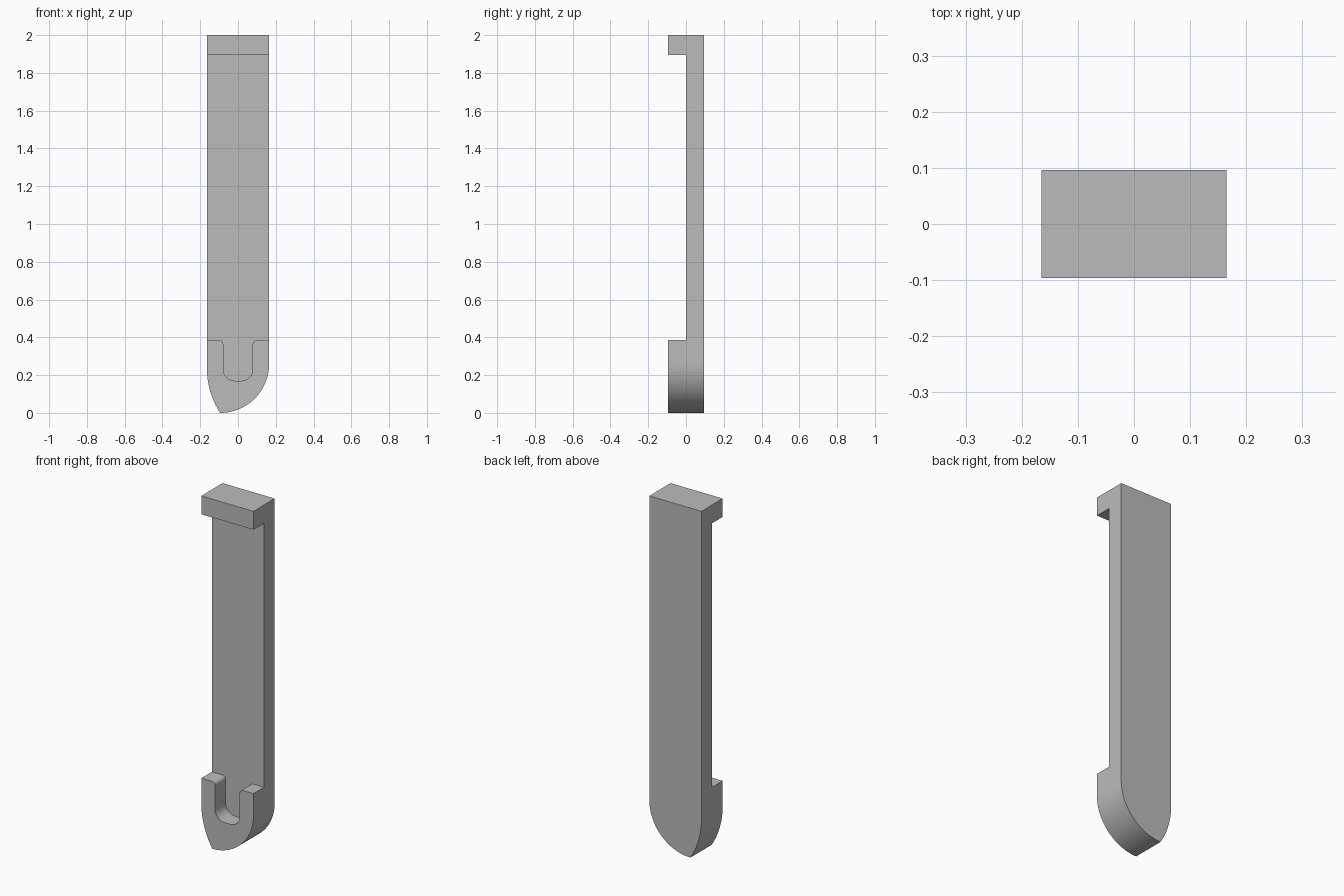
import bpy
import bmesh
from math import sin, cos, radians, asin, degrees

old = bpy.data.objects.get("Cube")
if old:
    bpy.data.objects.remove(old, do_unlink=True)

W, D, H = 0.165, 0.096, 2.0      # half width, half depth, height
TIP = -0.095                     # x of the pointed lower end
LEDGE, HEAD = 0.385, 1.895       # heights bounding the recess
SLOT, SLOT_Z = 0.078, 0.17       # slot half width and floor


def arc(cx, cz, r, start, end, n=16):
    """Points on a circle in the xz plane, angles in degrees."""
    angles = [radians(start + (end - start) * i / n) for i in range(n + 1)]
    return [(cx + r * cos(a), cz + r * sin(a)) for a in angles]


def prism(name, profile, y0, y1):
    """Extrude an xz profile from y0 to y1."""
    bm = bmesh.new()
    face = bm.faces.new([bm.verts.new((x, y0, z)) for x, z in profile])
    ext = bmesh.ops.extrude_face_region(bm, geom=[face])
    verts = [v for v in ext["geom"] if isinstance(v, bmesh.types.BMVert)]
    bmesh.ops.translate(bm, verts=verts, vec=(0, y1 - y0, 0))
    bmesh.ops.recalc_face_normals(bm, faces=bm.faces)
    mesh = bpy.data.meshes.new(name)
    bm.to_mesh(mesh)
    bm.free()
    obj = bpy.data.objects.new(name, mesh)
    bpy.context.collection.objects.link(obj)
    return obj


grey = bpy.data.materials.new("plain grey")
grey.use_nodes = True
colour = (0.5, 0.5, 0.5, 1)
grey.diffuse_color = colour
grey.node_tree.nodes["Principled BSDF"].inputs["Base Color"].default_value = colour

# Body: straight bar with a lopsided pointed lower end
big_r = W - TIP
side_z, drop = 0.24, W + TIP
left_r = (drop ** 2 + side_z ** 2) / (2 * drop)
sweep = degrees(asin(side_z / left_r))
outline = [(-W, H), (W, H)]
outline += arc(TIP, big_r, big_r, 0, -90, 32)
outline += arc(left_r - W, side_z, left_r, 180 + sweep, 180, 16)[1:]
body = prism("clip_body", outline, -D, D)
body.data.materials.append(grey)

# Recess: open front between head and ledge, running down into a rounded slot
floor_r, lip_r, out = 0.06, 0.02, W * 2
recess = [(out, HEAD), (-out, HEAD), (-out, LEDGE)]
recess += arc(-SLOT - lip_r, LEDGE - lip_r, lip_r, 90, 0, 8)
recess += arc(floor_r - SLOT, SLOT_Z + floor_r, floor_r, 180, 270)
recess += arc(SLOT - floor_r, SLOT_Z + floor_r, floor_r, -90, 0)
recess += arc(SLOT + lip_r, LEDGE - lip_r, lip_r, 180, 90, 8)
recess += [(out, LEDGE)]
cutter = prism("recess_cutter", recess, -D * 2, 0)
cutter.hide_render = True
cutter.data.materials.append(grey)

cut = body.modifiers.new("recess", "BOOLEAN")
cut.operation = "DIFFERENCE"
cut.solver = "EXACT"
cut.object = cutter

# Apply the cut and shade the curved sides smooth
bpy.ops.object.select_all(action="DESELECT")
bpy.context.view_layer.objects.active = body
body.select_set(True)
bpy.ops.object.modifier_apply(modifier=cut.name)
bpy.data.objects.remove(cutter, do_unlink=True)
bpy.ops.object.shade_smooth_by_angle(angle=radians(30))
